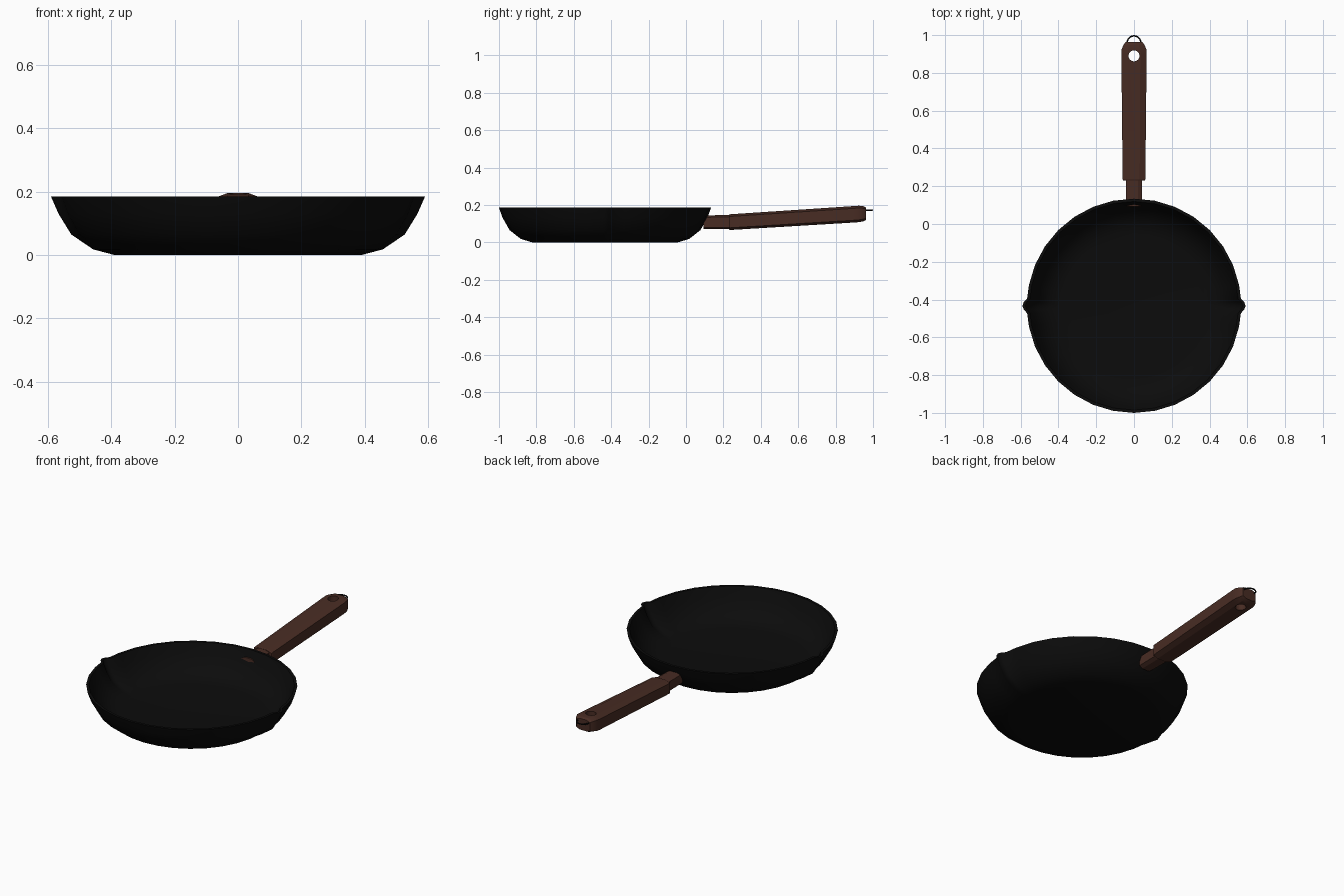
import bpy, bmesh, math

if "Cube" in bpy.data.objects:
    bpy.data.objects.remove(bpy.data.objects["Cube"])


def material(name, rgb):
    m = bpy.data.materials.new(name)
    m.diffuse_color = (*rgb, 1)
    m.use_nodes = True
    m.node_tree.nodes["Principled BSDF"].inputs["Base Color"].default_value = m.diffuse_color
    return m


IRON = material("black iron", (0.0035, 0.0035, 0.0035))
WOOD = material("brown wood", (0.065, 0.025, 0.017))
CY = -0.433          # pan centre on y


def loft(name, rings, mat, angle=30):
    """Skin closed rings of equal length and cap both ends."""
    bm = bmesh.new()
    vs = [[bm.verts.new(p) for p in r] for r in rings]
    n = len(vs[0])
    for a, b in zip(vs, vs[1:]):
        for i in range(n):
            j = (i + 1) % n
            bm.faces.new((a[i], a[j], b[j], b[i]))
    bm.faces.new(vs[0])
    bm.faces.new(vs[-1])
    bmesh.ops.recalc_face_normals(bm, faces=bm.faces[:])
    me = bpy.data.meshes.new(name)
    bm.to_mesh(me)
    bm.free()
    ob = bpy.data.objects.new(name, me)
    bpy.context.collection.objects.link(ob)
    me.materials.append(mat)
    smooth(ob, angle)
    return ob


def smooth(ob, angle):
    bpy.ops.object.select_all(action='DESELECT')
    ob.select_set(True)
    bpy.context.view_layer.objects.active = ob
    bpy.ops.object.shade_smooth_by_angle(angle=math.radians(angle))


# Pan bowl: 32 sides, with extra columns for the narrow pouring lips at +x and -x
lip = {-4: 0, -2: 0.7, 0: 1, 2: 0.7, 4: 0}
cols = []
for half in (0, 180):
    cols += [(half + d, w) for d, w in lip.items()]
    cols += [(half + k * 11.25, 0) for k in range(1, 16)]
# radius, height, lip depth: outside up, over the rim, inside down
profile = [(0.39, 0.0, 0), (0.45, 0.018, 0.008), (0.51, 0.065, 0.017), (0.547, 0.13, 0.02),
           (0.567, 0.185, 0.024), (0.552, 0.185, 0.024), (0.53, 0.13, 0.02),
           (0.495, 0.072, 0.017), (0.44, 0.032, 0.008), (0.385, 0.02, 0)]
rings = [[((r + d * w) * math.cos(math.radians(a)),
           CY + (r + d * w) * math.sin(math.radians(a)), z) for a, w in cols]
         for r, z, d in profile]
loft("pan_bowl", rings, IRON, 40)


def section(y, w, z, h):
    """Chamfered rectangle across the handle."""
    pts = [(1, .72), (.5, 1), (-.5, 1), (-1, .72), (-1, -.72), (-.5, -1), (.5, -1), (1, -.72)]
    return [(w * px, y, z + h * pz) for px, pz in pts]


# Tang joining the bowl and poking through its wall
loft("handle_neck", [section(0.093, 0.041, 0.107, 0.037), section(0.25, 0.044, 0.108, 0.038)],
     WOOD, 20)

# Grip rising gently to a rounded end
grip = loft("handle_grip", [
    section(0.23, 0.057, 0.108, 0.039), section(0.236, 0.060, 0.108, 0.042),
    section(0.90, 0.067, 0.15, 0.044), section(0.925, 0.065, 0.152, 0.044),
    section(0.95, 0.055, 0.153, 0.040), section(0.963, 0.044, 0.153, 0.033)], WOOD, 20)

# Hanging hole
bpy.ops.mesh.primitive_cylinder_add(vertices=24, radius=0.029, depth=0.4, location=(0, 0.89, 0.15))
cutter = bpy.context.object
cutter.name = "hole_cutter"
cutter.hide_render = True
mod = grip.modifiers.new("hole", 'BOOLEAN')
mod.object = cutter
mod.solver = 'EXACT'
bpy.context.view_layer.objects.active = grip
bpy.ops.object.modifier_apply(modifier=mod.name)
bpy.data.objects.remove(cutter)
smooth(grip, 20)

# Wire hanging ring at the end of the grip
bpy.ops.mesh.primitive_torus_add(major_segments=24, minor_segments=8, major_radius=0.036,
                                 minor_radius=0.004, location=(0, 0.96, 0.172))
ring = bpy.context.object
ring.name = "hanging_ring"
ring.data.materials.append(IRON)
smooth(ring, 60)
